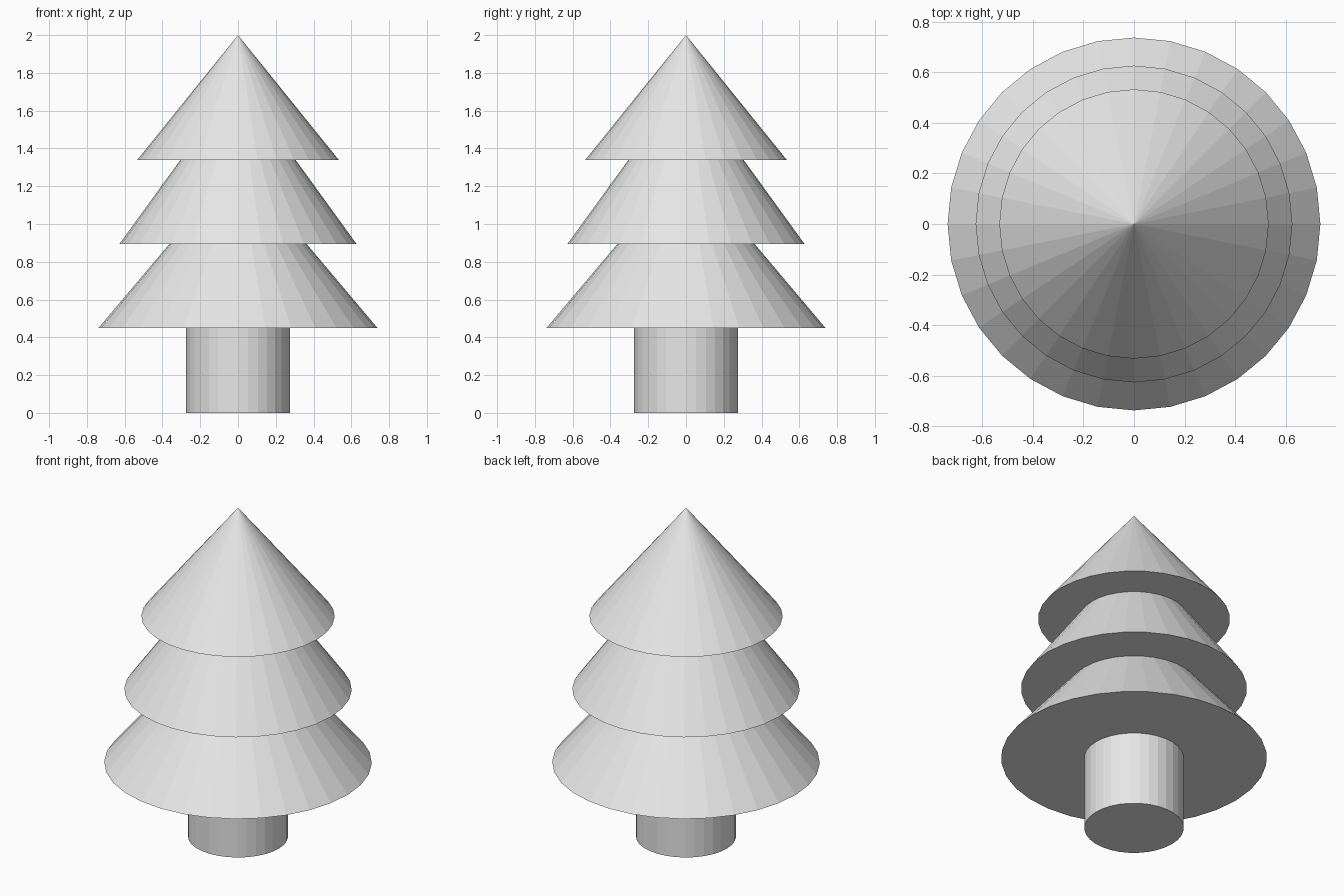
import bpy

cube = bpy.data.objects.get("Cube")
if cube:
    bpy.data.objects.remove(cube, do_unlink=True)

SIDES = 32

# Single plain material
grey = bpy.data.materials.new("light_grey")
grey.use_nodes = True
colour = (0.8, 0.8, 0.8, 1.0)
grey.diffuse_color = colour
grey.node_tree.nodes["Principled BSDF"].inputs["Base Color"].default_value = colour


def add_tier(name, bottom, top, base_radius, top_radius):
    """Add a flat-shaded round section standing between two heights."""
    bpy.ops.mesh.primitive_cone_add(
        vertices=SIDES, radius1=base_radius, radius2=top_radius,
        depth=top - bottom, location=(0, 0, (bottom + top) / 2))
    part = bpy.context.object
    part.name = name
    part.data.materials.append(grey)
    return part


# Trunk
add_tier("trunk", 0, 0.45, 0.276, 0.276)

# Foliage: each lower tier tucks slightly into the one above
add_tier("lower_foliage", 0.45, 0.91, 0.738, 0.35)
add_tier("middle_foliage", 0.895, 1.36, 0.627, 0.29)
add_tier("upper_foliage", 1.34, 2.0, 0.533, 0)
